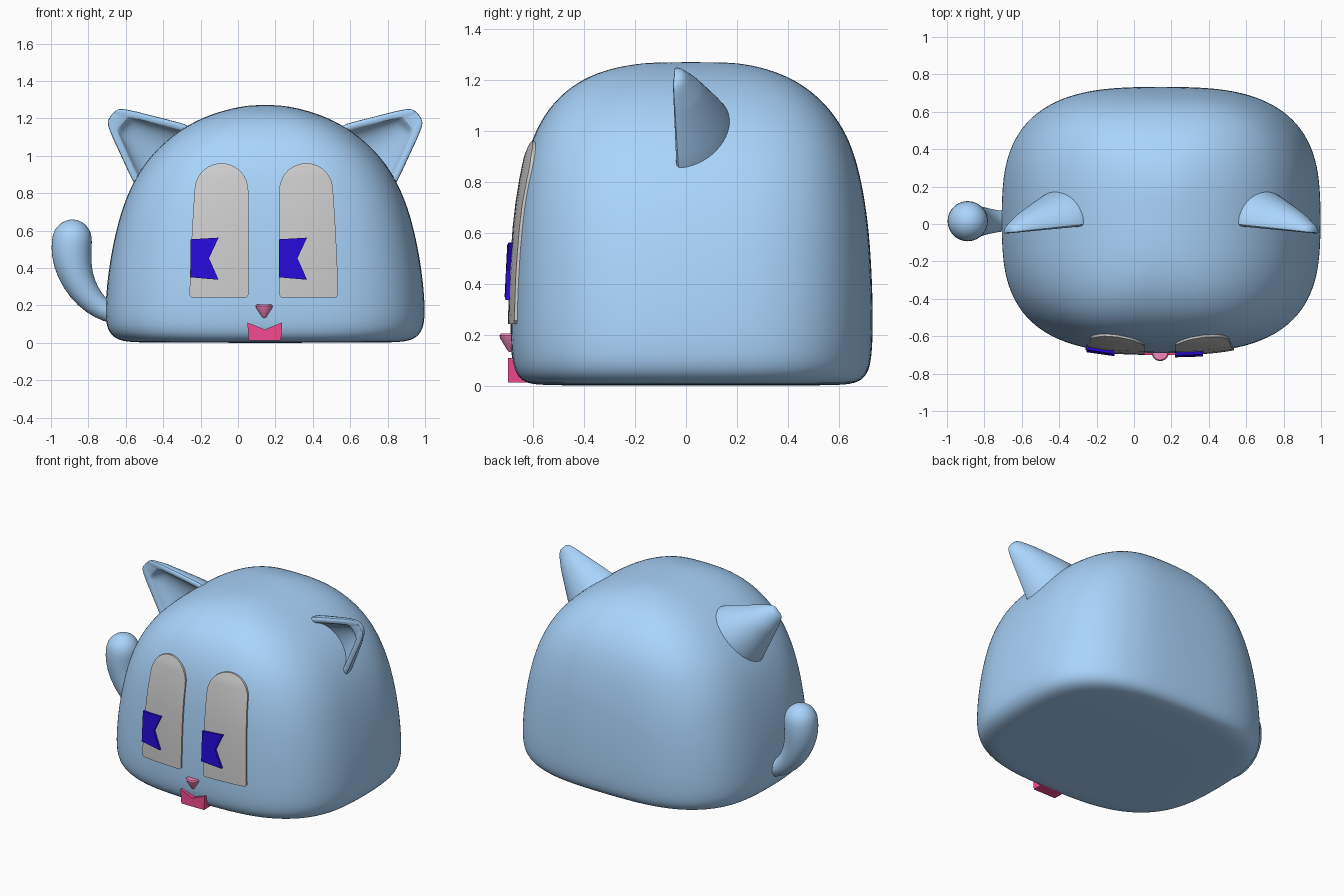
import bpy, bmesh, math
from math import sin, cos, pi

if "Cube" in bpy.data.objects:
    bpy.data.objects.remove(bpy.data.objects["Cube"])

CX, CY, N = 0.145, 0.02, 2.95   # body centre and squareness of its plan


def material(name, rgb):
    m = bpy.data.materials.new(name)
    m.diffuse_color = (*rgb, 1)
    m.use_nodes = True
    m.node_tree.nodes["Principled BSDF"].inputs["Base Color"].default_value = m.diffuse_color
    return m


blue = material("pale_blue", (0.40, 0.66, 0.97))
navy = material("deep_blue", (0.02, 0.003, 0.68))
pink = material("pink", (0.90, 0.24, 0.50))
rose = material("rose", (0.90, 0.07, 0.28))


def finish(name, bm, mat=None, subsurf=0, angle=None):
    bmesh.ops.recalc_face_normals(bm, faces=bm.faces)
    me = bpy.data.meshes.new(name)
    bm.to_mesh(me)
    bm.free()
    ob = bpy.data.objects.new(name, me)
    bpy.context.collection.objects.link(ob)
    if mat:
        me.materials.append(mat)
    if subsurf:
        mod = ob.modifiers.new("smooth", 'SUBSURF')
        mod.levels = mod.render_levels = subsurf
    if angle:
        bpy.ops.object.select_all(action='DESELECT')
        ob.select_set(True)
        bpy.context.view_layer.objects.active = ob
        bpy.ops.object.shade_smooth_by_angle(angle=math.radians(angle))
    return ob


def loft(name, rings, mat, **kw):
    bm = bmesh.new()
    vs = [[bm.verts.new(p) for p in r] for r in rings]
    for a, b in zip(vs, vs[1:]):
        for i in range(len(a)):
            j = (i + 1) % len(a)
            bm.faces.new((a[i], a[j], b[j], b[i]))
    bm.faces.new(vs[0])
    bm.faces.new(vs[-1])
    return finish(name, bm, mat, **kw)


def lerp_table(t, table):
    for a, b in zip(table, table[1:]):
        if t <= b[0]:
            k = max(0, (t - a[0]) / (b[0] - a[0]))
            return [p + (q - p) * k for p, q in zip(a, b)]
    return table[-1]


# Body: stacked rounded-square sections (z, half width, front y, back y)
BODY = [(0.0, 0.35, -0.30, 0.33), (0.001, 0.66, -0.54, 0.58),
        (0.006, 0.77, -0.63, 0.67), (0.04, 0.83, -0.67, 0.715),
        (0.11, 0.858, -0.69, 0.733), (0.25, 0.854, -0.692, 0.737),
        (0.42, 0.835, -0.687, 0.733), (0.60, 0.80, -0.676, 0.722),
        (0.76, 0.753, -0.658, 0.70), (0.90, 0.686, -0.63, 0.668),
        (1.01, 0.606, -0.59, 0.622), (1.11, 0.498, -0.527, 0.549),
        (1.19, 0.37, -0.435, 0.452), (1.24, 0.235, -0.325, 0.34),
        (1.265, 0.12, -0.20, 0.23), (1.271, 0.05, -0.10, 0.14)]


def spow(v):
    return math.copysign(abs(v) ** (2 / N), v)


rings = []
for z, hx, yf, yb in BODY:
    ring = []
    for i in range(40):
        a = 2 * pi * i / 40
        hy = yb - CY if sin(a) > 0 else CY - yf
        ring.append((CX + hx * spow(cos(a)), CY + hy * spow(sin(a)), z))
    rings.append(ring)
loft("body", rings, blue, subsurf=2, angle=60)


def face_y(x, z):
    _, hx, yf, _ = lerp_table(z, BODY)
    return CY - (CY - yf) * (1 - min(1, abs(x - CX) / hx) ** N) ** (1 / N)


# Ears: half-cones with a hollow front (distance from tip, half width, depth, hollow)
EAR = [(0.0, 0.025, 0.03, 0), (0.012, 0.05, 0.045, 0), (0.035, 0.068, 0.06, 0),
       (0.08, 0.091, 0.09, 0.0), (0.095, 0.1, 0.1, 0.3), (0.12, 0.111, 0.113, 0.45),
       (0.2, 0.15, 0.15, 0.5), (0.34, 0.218, 0.212, 0.5), (0.42, 0.245, 0.23, 0.5)]
for side, label in ((1, "left_ear"), (-1, "right_ear")):
    rings = []
    for s, w, d, h in EAR:
        pts = [(-w * cos(pi * i / 14), d * sin(pi * i / 14)) for i in range(15)]
        inner = max(w - 0.045, 0.3 * w)
        pts += [(0.5 * (w + inner), -0.004)]
        pts += [(inner * cos(pi * i / 10), h * d * sin(pi * i / 10)) for i in range(11)]
        pts += [(-0.5 * (w + inner), -0.004)]
        ring = []
        for u, y in pts:
            u -= 0.012
            x = -0.668 + 0.77 * s + 0.64 * u
            z = 1.23 - 0.64 * s + 0.77 * u
            ring.append((CX + side * (x - CX), -0.05 + 0.095 * (x + 0.7) + y, z))
        rings.append(ring)
    loft(label, rings, blue, subsurf=1, angle=50)

# Tail: tapered tube ending in a round tip (x, z, radius, tilt of section)
TAIL = [(-0.62, 0.14, 0.05, 75), (-0.70, 0.163, 0.054, 68), (-0.77, 0.21, 0.067, 52),
        (-0.835, 0.29, 0.083, 36), (-0.875, 0.38, 0.098, 18), (-0.892, 0.47, 0.109, 5),
        (-0.888, 0.55, 0.110, -4)]
TAIL += [(-0.888 + 0.01 * sin(a), 0.55 + 0.11 * sin(a), 0.110 * cos(a), -4)
         for a in (0.4, 0.8, 1.15, 1.45)]
rings = []
for x, z, r, tilt in TAIL:
    t = math.radians(tilt)
    rings.append([(x + r * cos(a) * cos(t), 0.015 + r * sin(a), z + r * cos(a) * sin(t))
                  for a in (2 * pi * i / 20 for i in range(20))])
loft("tail", rings, blue, subsurf=1, angle=60)

# Eyes: arched plates that hug the face
EX, R, Z0, ZA = 0.138, 0.145, 0.243, 0.815
for side, label in ((-1, "left_eye"), (1, "right_eye")):
    rows = [Z0, Z0 + 0.012] + [Z0 + (ZA - Z0) * i / 6 for i in range(1, 7)]
    rows += [ZA + R * sin(pi / 2 * i / 9) for i in range(1, 10)]
    bm = bmesh.new()
    front, back = [], []
    for k, z in enumerate(rows):
        c = math.sqrt(max(0.0005, 1 - (max(0, z - ZA) / R) ** 2))
        outer = 0.397 - 0.027 * min(1, (z - Z0) / (ZA - Z0)) ** 1.5
        mid, half = (outer + 0.083) / 2, (outer - 0.083) / 2 * c
        if k == 0:
            half -= 0.01
        xs = [EX + side * (mid + half * (i / 4 - 1)) for i in range(9)]
        for rowset, off in ((front, -0.008), (back, 0.025)):
            rowset.append([bm.verts.new((x, face_y(x, z) + off, z)) for x in xs])
    for g in (front, back):
        for a, b in zip(g, g[1:]):
            for i in range(8):
                bm.faces.new((a[i], a[i + 1], b[i + 1], b[i]))

    def border(g):
        return g[0] + [r[-1] for r in g[1:]] + g[-1][-2::-1] + [r[0] for r in g[-2:0:-1]]

    f, b = border(front), border(back)
    for i in range(len(f)):
        j = (i + 1) % len(f)
        bm.faces.new((f[i], f[j], b[j], b[i]))
    finish(label, bm, None, angle=35)

# Pupils: notched blocks, both facing the same way
for x0, label in ((-0.255, "left_pupil"), (0.218, "right_pupil")):
    outline = [(x0, 0.553), (x0 + 0.151, 0.562), (x0 + 0.1, 0.452),
               (x0 + 0.151, 0.337), (x0, 0.35)]
    loft(label, [[(x, face_y(x, z) + off, z) for x, z in outline]
                 for off in (-0.024, 0.01)], navy)

# Nose: small upside-down cone
NOSE = [(0.132, 0.006, -0.69), (0.142, 0.014, -0.69), (0.185, 0.042, -0.688),
        (0.197, 0.046, -0.687), (0.204, 0.04, -0.687)]
loft("nose", [[(0.14 + r * cos(2 * pi * i / 20), y + r * sin(2 * pi * i / 20), z)
               for i in range(20)] for z, r, y in NOSE], pink, angle=40)

# Mouth: notched block under the nose
MOUTH = [(0.05, 0.108), (0.143, 0.071), (0.236, 0.108), (0.23, 0.012), (0.058, 0.012)]
loft("mouth", [[(x, y, z) for x, z in MOUTH] for y in (-0.70, -0.62)], rose)
